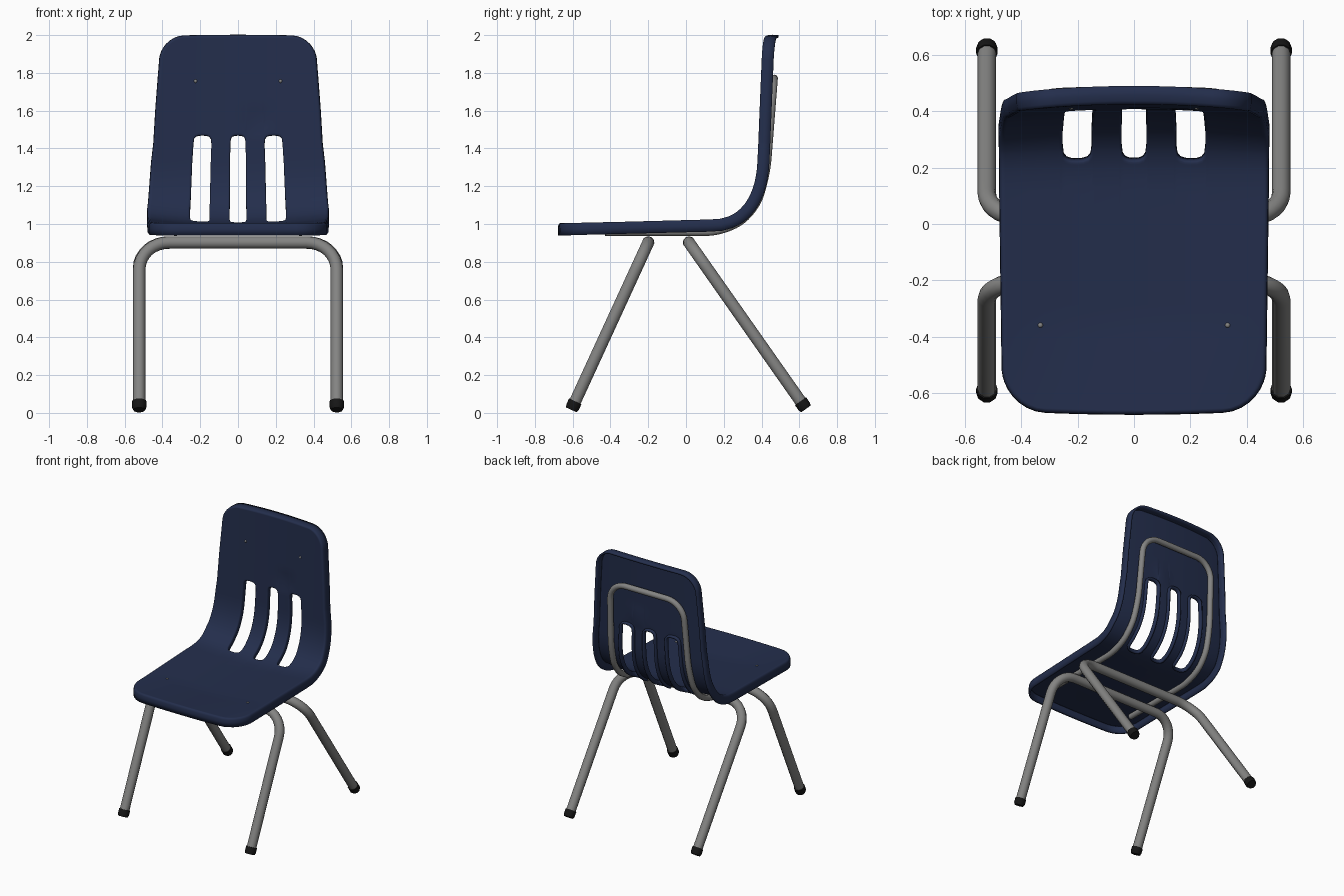
import bpy, bmesh, math
from mathutils import Vector
from mathutils.geometry import interpolate_bezier

if "Cube" in bpy.data.objects:
    bpy.data.objects.remove(bpy.data.objects["Cube"])


def material(name, rgb, rough):
    m = bpy.data.materials.new(name)
    m.use_nodes = True
    m.diffuse_color = (*rgb, 1)
    bsdf = m.node_tree.nodes["Principled BSDF"]
    bsdf.inputs["Base Color"].default_value = (*rgb, 1)
    bsdf.inputs["Roughness"].default_value = rough
    return m


NAVY = material("navy plastic", (0.017, 0.027, 0.072), 0.5)
STEEL = material("grey steel", (0.23, 0.23, 0.225), 0.4)
BLACK = material("black rubber", (0.008, 0.008, 0.008), 0.7)


def smooth(obj, degrees=45):
    bpy.ops.object.select_all(action="DESELECT")
    obj.select_set(True)
    bpy.context.view_layer.objects.active = obj
    bpy.ops.object.shade_smooth_by_angle(angle=math.radians(degrees))


def mesh_object(name, bm, mat):
    mesh = bpy.data.meshes.new(name)
    bm.to_mesh(mesh)
    bm.free()
    mesh.materials.append(mat)
    obj = bpy.data.objects.new(name, mesh)
    bpy.context.collection.objects.link(obj)
    return obj


# Side profile of the shell: seat line, curved bend, back line
bend = interpolate_bezier(Vector((0, 0.15, 1.025)), Vector((0, 0.28, 1.03)),
                          Vector((0, 0.365, 1.13)), Vector((0, 0.375, 1.32)), 28)
profile = [Vector((0, -0.65, 1.005))] + bend + [Vector((0, 0.397, 1.98))]
lengths = [0.0]
for a, b in zip(profile, profile[1:]):
    lengths.append(lengths[-1] + (b - a).length)
LENGTH = lengths[-1]


def along(s):
    i = 0
    while i < len(profile) - 2 and s > lengths[i + 1]:
        i += 1
    t = (s - lengths[i]) / (lengths[i + 1] - lengths[i])
    return profile[i] + (profile[i + 1] - profile[i]) * t


def distance_at(axis, value):
    return next(s for s in (LENGTH * k / 2000 for k in range(2001)) if along(s)[axis] >= value)


SIDE = 0.468
SLOT_LOW, SLOT_HIGH = distance_at(1, 0.21), distance_at(2, 1.475)
SLOTS = [(-0.26, -0.145), (-0.05, 0.05), (0.145, 0.26)]


def place(x, s, d=0.0):
    """Bend flat shell coordinates (across, along, out) into the chair."""
    crown = max(0, 1 - (x / 0.47) ** 2)
    front, top = max(0, 1 - s / 0.3), max(0, 1 - (LENGTH - s) / 0.3)
    dent = 0.014 * math.exp(-((x - 0.1) / 0.06) ** 2 - ((s - SLOT_HIGH - 0.07) / 0.025) ** 2)
    d -= 0.028 * crown * (1 - min(1, front)) + dent
    s += crown * (0.01 * min(1, top) - 0.015 * min(1, front))
    tangent = (along(s + 0.02) - along(s - 0.02)).normalized()
    normal = Vector((0, -tangent.z, tangent.y))
    return along(s) + normal * d + Vector((x, 0, 0))


def half_width(s):
    mid = 0.95
    w = 0.455 + 0.013 * s / mid if s < mid else SIDE - 0.073 * (s - mid) / (LENGTH - mid)
    for r, gap in ((0.14, s), (0.11, LENGTH - s)):
        if gap < r:
            w -= r - math.sqrt(max(0, r * r - (r - gap) ** 2))
    return w


def slot_drop(x):
    """Rounds the corners of the slots."""
    for a, b in SLOTS:
        t = abs(2 * x - a - b) / (b - a)
        if t < 1:
            return 0.05 * (1 - (1 - t ** 3) ** (1 / 3))
    return 0.05


def spaced(breaks, counts):
    """Positions between breaks, closer together near each break."""
    out = []
    for k, (a, b) in enumerate(zip(breaks, breaks[1:])):
        n = counts[k]
        out += [(a + (b - a) * (1 - math.cos(math.pi * i / n)) / 2, k) for i in range(n)]
    return out + [(breaks[-1], len(counts))]


def flange(bm, edges, steps):
    """Roll a boundary outward and down in steps."""
    for out, down in steps:
        push = {}
        for e in edges:
            loop = e.link_loops[0]
            run = loop.link_loop_next.vert.co - loop.vert.co
            side = Vector((run.y, -run.x, 0)).normalized()
            for v in e.verts:
                push[v] = push.get(v, Vector()) + side
        geom = bmesh.ops.extrude_edge_only(bm, edges=edges)["geom"]
        fresh = [v for v in geom if isinstance(v, bmesh.types.BMVert)]
        edges = [e for e in geom if isinstance(e, bmesh.types.BMEdge) and e.is_boundary]
        for v in fresh:
            old = next(e.other_vert(v) for e in v.link_edges if e.other_vert(v) in push)
            v.co += push[old].normalized() * out + Vector((0, 0, -down))


# Shell: flat sheet with three slots, rolled rims, then bent to the profile
columns = spaced([-SIDE, -0.26, -0.145, -0.05, 0.05, 0.145, 0.26, SIDE], [8] * 7)
rows = spaced([0, 0.14, SLOT_LOW, SLOT_HIGH, LENGTH - 0.11, LENGTH], [10, 16, 22, 10, 10])
bm = bmesh.new()
grid = []
for s, _ in rows:
    line = []
    for x, _ in columns:
        drop = slot_drop(x)
        shift = drop * (max(0, 1 - abs(s - SLOT_LOW) / 0.15) - max(0, 1 - abs(s - SLOT_HIGH) / 0.15))
        line.append(bm.verts.new((x * half_width(s) / SIDE, s + shift, 0)))
    grid.append(line)
for j in range(len(rows) - 1):
    for i in range(len(columns) - 1):
        if rows[j][1] == 2 and columns[i][1] in (1, 3, 5):
            continue
        bm.faces.new((grid[j][i], grid[j][i + 1], grid[j + 1][i + 1], grid[j + 1][i]))
bmesh.ops.delete(bm, geom=[v for v in bm.verts if not v.link_faces], context="VERTS")
border = [e for e in bm.edges if e.is_boundary]
inner, outer = [], []
for e in border:
    c = (e.verts[0].co + e.verts[1].co) / 2
    is_slot = abs(c.x) < 0.3 and SLOT_LOW - 0.1 < c.y < SLOT_HIGH + 0.1
    (inner if is_slot else outer).append(e)
flange(bm, outer, [(0.007, 0.003), (0.005, 0.009), (0.002, 0.02), (0.0, 0.033)])
flange(bm, inner, [(0.004, 0.003), (0.002, 0.008), (0.0, 0.022)])
for v in bm.verts:
    v.co = place(*v.co)
shell = mesh_object("seat_shell", bm, NAVY)
solid = shell.modifiers.new("thickness", "SOLIDIFY")
solid.thickness = 0.014
solid.offset = -1
smooth(shell, 50)


def rounded(points, radius):
    """Fillet the corners of a path."""
    pts = [Vector(p) for p in points]
    out = [pts[0]]
    for a, b, c in zip(pts, pts[1:], pts[2:]):
        u, v = (a - b), (c - b)
        r = min(radius, 0.48 * u.length, 0.48 * v.length)
        p, q = b + u.normalized() * r, b + v.normalized() * r
        out += interpolate_bezier(p, p.lerp(b, 0.56), q.lerp(b, 0.56), q, 9)
    return out + [pts[-1]]


def tube(name, path, radius, mat, taper=None):
    curve = bpy.data.curves.new(name, "CURVE")
    curve.dimensions = "3D"
    curve.bevel_depth = radius
    curve.bevel_resolution = 3
    curve.use_fill_caps = True
    spline = curve.splines.new("POLY")
    spline.points.add(len(path) - 1)
    for i, p in enumerate(path):
        spline.points[i].co = (*p, 1)
        spline.points[i].radius = taper[i] if taper else 1
    curve.materials.append(mat)
    obj = bpy.data.objects.new(name, curve)
    bpy.context.collection.objects.link(obj)
    bpy.ops.object.select_all(action="DESELECT")
    obj.select_set(True)
    bpy.context.view_layer.objects.active = obj
    bpy.ops.object.convert(target="MESH")
    smooth(bpy.context.view_layer.objects.active)


# Leg frames: one bent tube for each pair of legs, with rubber feet
for label, top, foot in (("front", Vector((0, -0.2, 0.902)), Vector((0, -0.607, 0.016))),
                         ("rear", Vector((0, 0.016, 0.902)), Vector((0, 0.635, 0.021)))):
    corners = [p + Vector((x, 0, 0)) for p, x in
               ((foot, -0.523), (top, -0.523), (top, 0.523), (foot, 0.523))]
    up = (top - foot).normalized()
    corners[0] += up * 0.01
    corners[3] += up * 0.01
    tube(label + "_leg_frame", rounded(corners, 0.16), 0.033, STEEL)
    for side, x in (("left", 0.523), ("right", -0.523)):
        end = foot + Vector((x, 0, 0))
        tube(f"{label}_{side}_foot", [end, end + up * 0.015, end + up * 0.05],
             0.038, BLACK, (0.85, 1, 1))

# Support tube running under the seat and looping up behind the back
half = [(0.33, -0.43, 0.957), (0.33, 0.2, 0.957), (0.33, 0.36, 1.06),
        (0.32, 0.425, 1.25), (0.3, 0.466, 1.77)]
mirrored = [(-x, y, z) for x, y, z in reversed(half)]
tube("back_support_tube", rounded(half + mirrored, 0.13), 0.021, STEEL)

# Rivets through the seat and back
for label, x, s in (("seat", 0.333, 0.29), ("back", 0.225, distance_at(2, 1.755))):
    for side, sign in (("left", 1), ("right", -1)):
        bm = bmesh.new()
        bmesh.ops.create_uvsphere(bm, u_segments=10, v_segments=6, radius=0.01)
        rivet = mesh_object(f"{label}_{side}_rivet", bm, STEEL)
        rivet.location = place(sign * x, s, -0.004)
        smooth(rivet)
